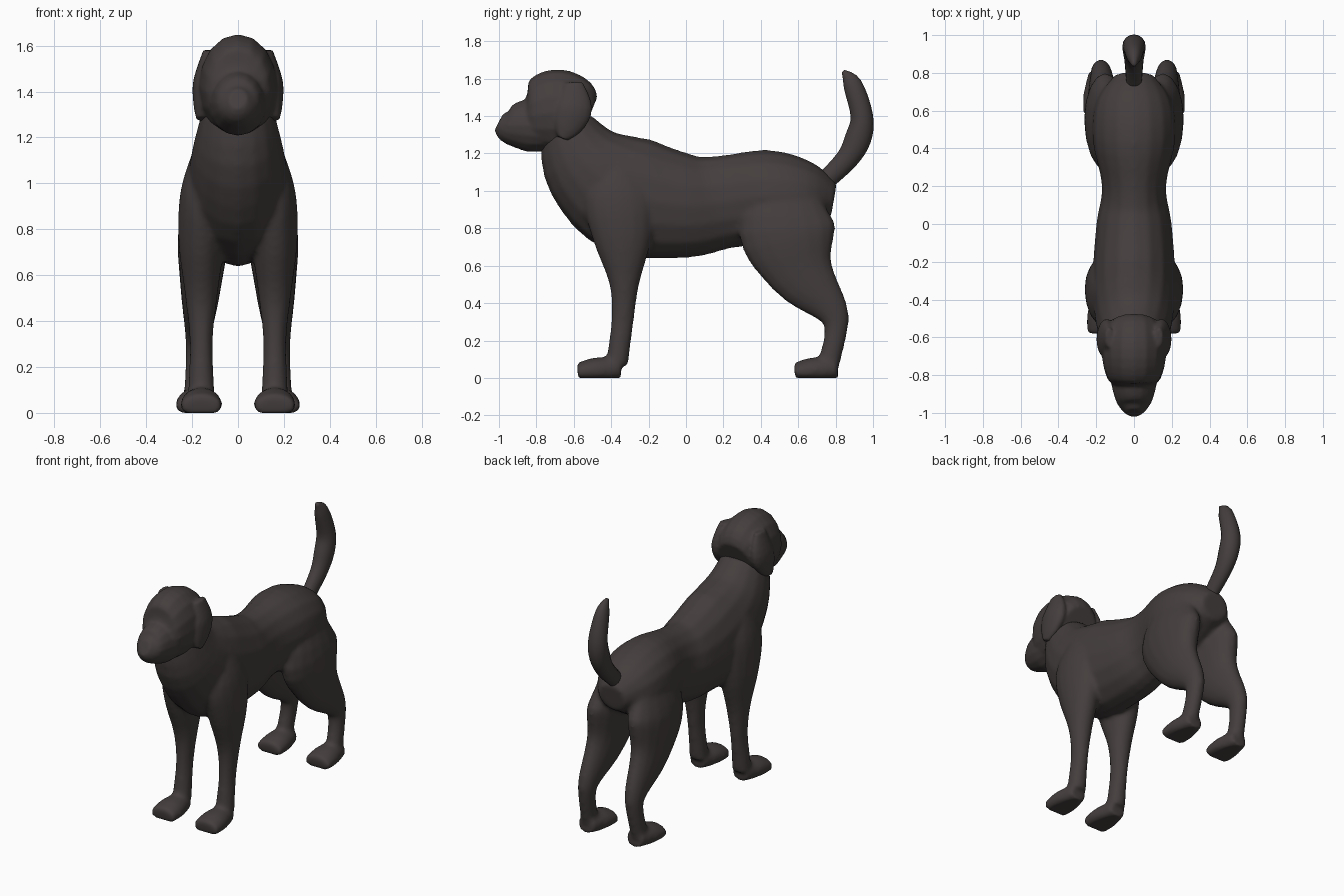
import bpy, bmesh, math
from mathutils import Vector

if "Cube" in bpy.data.objects:
    bpy.data.objects.remove(bpy.data.objects["Cube"])

fur = bpy.data.materials.new("dark_brown_fur")
fur.use_nodes = True
colour = (0.058, 0.048, 0.047, 1)
fur.diffuse_color = colour
fur.node_tree.nodes["Principled BSDF"].inputs["Base Color"].default_value = colour


def spline(points, steps=4):
    """Pass a smooth curve through the control points."""
    keys = [Vector(p) for p in points]
    keys = [keys[0]] + keys + [keys[-1]]
    result = []
    for before, start, end, after in zip(keys, keys[1:], keys[2:], keys[3:]):
        leave, arrive = (end - before) / 2, (after - start) / 2
        for step in range(steps):
            t = step / steps
            ease = t * t * (3 - 2 * t)
            result.append(start.lerp(end, ease)
                          + leave * t * (1 - t) ** 2
                          - arrive * t * t * (1 - t))
    return result + [keys[-1]]


def loft(bm, points, x=0, lean=0, sides=16):
    """Skin ovals square to a side-on path of (y, z, depth radius, width radius)."""
    path = spline(points)
    loops = []
    for i, (y, z, depth, width) in enumerate(path):
        along = path[min(i + 1, len(path) - 1)] - path[max(i - 1, 0)]
        across = Vector((0, -along.y, along.x)).normalized() * depth
        loop = []
        for k in range(sides):
            angle = math.tau * k / sides
            spot = Vector((x - lean * z, y, z)) + across * math.cos(angle)
            spot.x += width * math.sin(angle)
            spot.z = max(spot.z, 0)
            loop.append(bm.verts.new(spot))
        loops.append(loop)
    for near, far in zip(loops, loops[1:]):
        for k in range(sides):
            n = (k + 1) % sides
            bm.faces.new((near[k], near[n], far[n], far[k]))
    bm.faces.new(loops[0])
    bm.faces.new(loops[-1])


def paw(bm, x, toe):
    """Flat-soled foot running back from the toe."""
    loft(bm, [(toe, .03, .05, .09), (toe + .1, .04, .07, .09), (toe + .23, .05, .06, .06)], x)


def finish(name, bm):
    bmesh.ops.recalc_face_normals(bm, faces=bm.faces)
    mesh = bpy.data.meshes.new(name)
    bm.to_mesh(mesh)
    bm.free()
    mesh.materials.append(fur)
    mesh.shade_smooth()
    obj = bpy.data.objects.new(name, mesh)
    bpy.context.collection.objects.link(obj)
    return obj


def fuse(obj, voxel, rounds):
    """Merge overlapping lofts into one soft skin."""
    skin = obj.modifiers.new("fuse", 'REMESH')
    skin.mode = 'VOXEL'
    skin.voxel_size = voxel
    skin.use_smooth_shade = True
    soften = obj.modifiers.new("soften", 'SMOOTH')
    soften.factor = .5
    soften.iterations = rounds


# Neck, chest, belly and rump
torso = [(-.64, 1.34, .15, .15), (-.53, 1.14, .25, .2), (-.31, .98, .32, .22),
         (0, .92, .28, .2), (.2, .94, .25, .17), (.45, .97, .25, .22),
         (.65, .97, .19, .2), (.79, .95, .09, .1)]
# Shoulder to wrist
front_leg = [(-.36, 1.16, .06, .03), (-.36, .97, .18, .09), (-.34, .75, .16, .1),
             (-.33, .5, .08, .07), (-.34, .3, .06, .05), (-.37, .07, .06, .06)]
# Haunch to hock and ankle
hind_leg = [(.55, 1.04, .14, .05), (.54, .8, .26, .11), (.62, .56, .18, .09),
            (.78, .36, .09, .06), (.8, .24, .06, .05), (.76, .07, .06, .05)]

# Body: torso, legs and paws fused into one skin
bm = bmesh.new()
loft(bm, torso)
for side in (-1, 1):
    loft(bm, front_leg, side * .16)
    paw(bm, side * .16, -.58)
    loft(bm, hind_leg, side * .19, side * .05)
    paw(bm, side * .18, .58)
fuse(finish("body", bm), .014, 8)

# Head: skull, muzzle and hanging ears fused into one skin
bm = bmesh.new()
loft(bm, [(-.87, 1.4, .08, .08), (-.82, 1.4, .18, .14), (-.7, 1.42, .23, .17),
          (-.58, 1.41, .2, .16), (-.52, 1.39, .12, .12)])
loft(bm, [(-1, 1.37, .05, .04), (-.95, 1.35, .1, .09), (-.85, 1.35, .14, .12),
          (-.75, 1.34, .13, .13)])
for side in (-1, 1):
    loft(bm, [(-.6, 1.58, .05, .02), (-.6, 1.45, .1, .05), (-.63, 1.35, .08, .04),
              (-.66, 1.28, .03, .02)], side * .29, side * .1)
fuse(finish("head", bm), .01, 5)

# Upright curved tail
bm = bmesh.new()
loft(bm, [(.73, 1.04, .05, .04), (.86, 1.17, .06, .05), (.92, 1.28, .07, .06),
          (.94, 1.4, .06, .06), (.89, 1.57, .05, .04), (.84, 1.64, .01, .01)])
finish("tail", bm)
